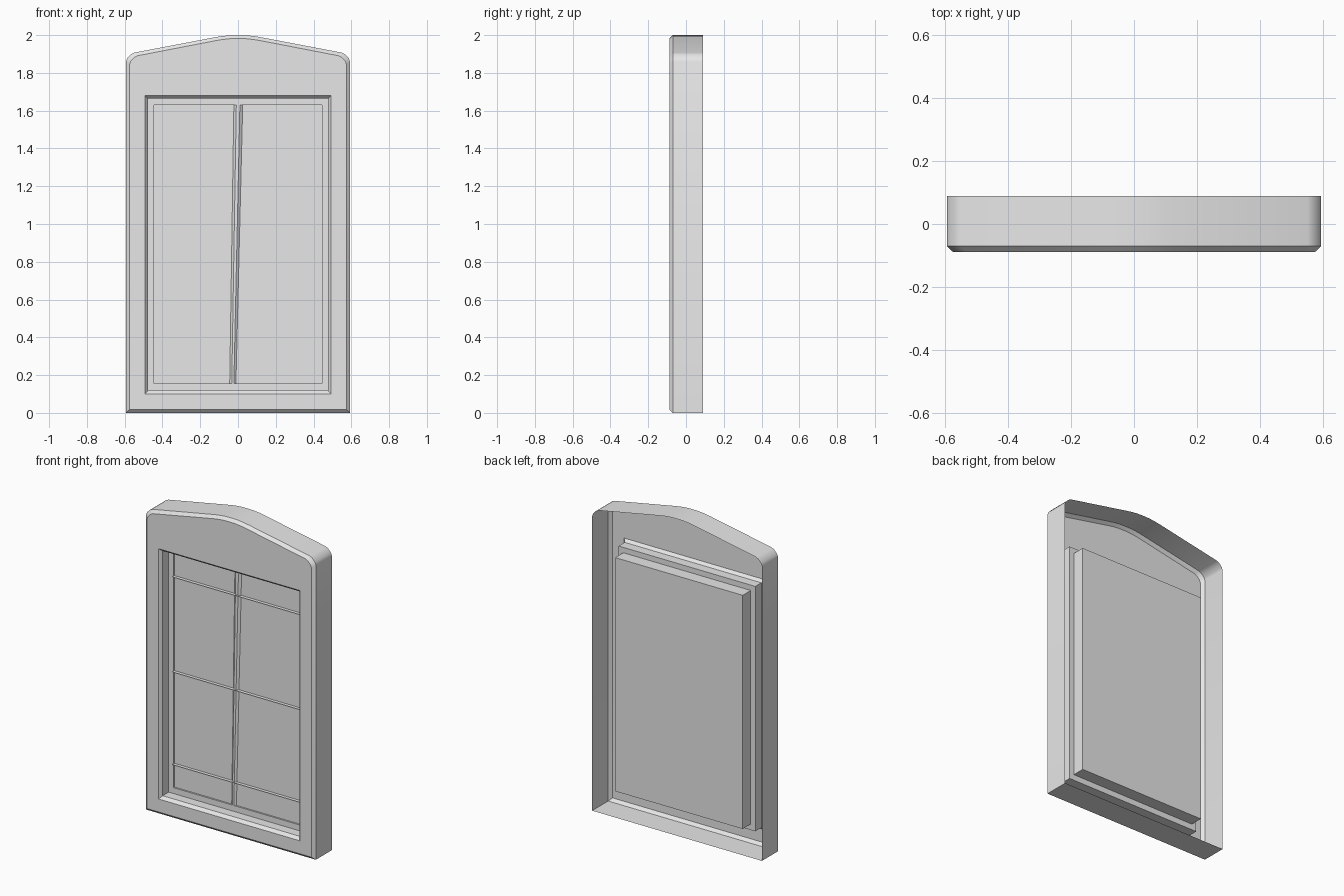
import bpy
import bmesh
import math

cube = bpy.data.objects.get("Cube")
if cube:
    bpy.data.objects.remove(cube, do_unlink=True)

grey = bpy.data.materials.new("light_grey")
grey.use_nodes = True
colour = (0.8, 0.8, 0.8, 1)
grey.diffuse_color = colour
grey.node_tree.nodes["Principled BSDF"].inputs["Base Color"].default_value = colour

# Depths, front to back
FRONT, BEVEL, LEDGE, GLASS, BOX_BACK, REAR = -0.088, -0.07, -0.01, 0.0, 0.07, 0.089


def finish(name, bm, recalc=False):
    if recalc:
        bmesh.ops.recalc_face_normals(bm, faces=bm.faces)
    mesh = bpy.data.meshes.new(name)
    bm.to_mesh(mesh)
    bm.free()
    mesh.materials.append(grey)
    obj = bpy.data.objects.new(name, mesh)
    bpy.context.collection.objects.link(obj)
    bpy.ops.object.select_all(action="DESELECT")
    obj.select_set(True)
    bpy.context.view_layer.objects.active = obj
    bpy.ops.object.shade_smooth_by_angle(angle=math.radians(30))
    return obj


def ring(bm, points, y):
    return [bm.verts.new((x, y, z)) for x, z in points]


def loft(bm, a, b):
    for i in range(len(a)):
        j = (i + 1) % len(a)
        bm.faces.new((a[i], a[j], b[j], b[i]))


def rect(half, low, high):
    return [(-half, low), (half, low), (half, high), (-half, high)]


# Arched outline, right half mirrored to the left
half = [(0.593, 0), (0.593, 1.86), (0.587, 1.877), (0.567, 1.898), (0.55, 1.907),
        (0.13, 1.987), (0.09, 1.994), (0.045, 1.999)]
outline = half + [(0, 2.0)] + [(-x, z) for x, z in reversed(half)]
inset = [(x * 0.968, 1 + (z - 1) * 0.982) for x, z in outline]
opening = rect(0.493, 0.10, 1.68)
reveal = rect(0.477, 0.118, 1.664)
pane = rect(0.445, 0.155, 1.63)

# Frame shell: outer wall, front bevel, front face, stepped reveal, open back
bm = bmesh.new()
rear = ring(bm, outline, REAR)
side = ring(bm, outline, BEVEL)
rim = ring(bm, inset, FRONT)
loft(bm, rear, side)
loft(bm, side, rim)
mouth = ring(bm, opening, FRONT)
lip = ring(bm, reveal, BEVEL)
deep = ring(bm, reveal, LEDGE)
ledge = ring(bm, pane, LEDGE)
for a, b in ((mouth, lip), (lip, deep), (deep, ledge)):
    loft(bm, a, b)
edges = [bm.edges.get((r[i - 1], r[i])) for r in (rim, mouth) for i in range(len(r))]
bmesh.ops.triangle_fill(bm, edges=edges, use_beauty=True, normal=(0, -1, 0))
finish("window_frame", bm, recalc=True)

# Closed box behind the glass
bm = bmesh.new()
near, far = ring(bm, pane, LEDGE), ring(bm, pane, BOX_BACK)
loft(bm, near, far)
bm.faces.new(far[::-1])
finish("back_box", bm)

# Glass sheet
bm = bmesh.new()
bm.faces.new(ring(bm, pane, GLASS))
finish("glass", bm)

# Leaning centre bar with sloped sides
bm = bmesh.new()
bottom = [(-0.044, GLASS), (-0.033, LEDGE), (-0.022, LEDGE), (-0.011, GLASS)]
top = [(-0.022, GLASS), (-0.009, LEDGE), (0.01, LEDGE), (0.025, GLASS)]
low = [bm.verts.new((x, y, 0.155)) for x, y in bottom]
high = [bm.verts.new((x, y, 1.63)) for x, y in top]
for i in range(3):
    bm.faces.new((low[i], low[i + 1], high[i + 1], high[i]))
finish("centre_bar", bm)

# Thin horizontal glazing fins
for i, z in enumerate((0.305, 0.89, 1.49)):
    bm = bmesh.new()
    bm.faces.new([bm.verts.new((x, y, z)) for x, y in
                  ((-0.445, -0.022), (0.445, -0.022), (0.445, GLASS), (-0.445, GLASS))])
    finish("glazing_fin_%d" % (i + 1), bm)
